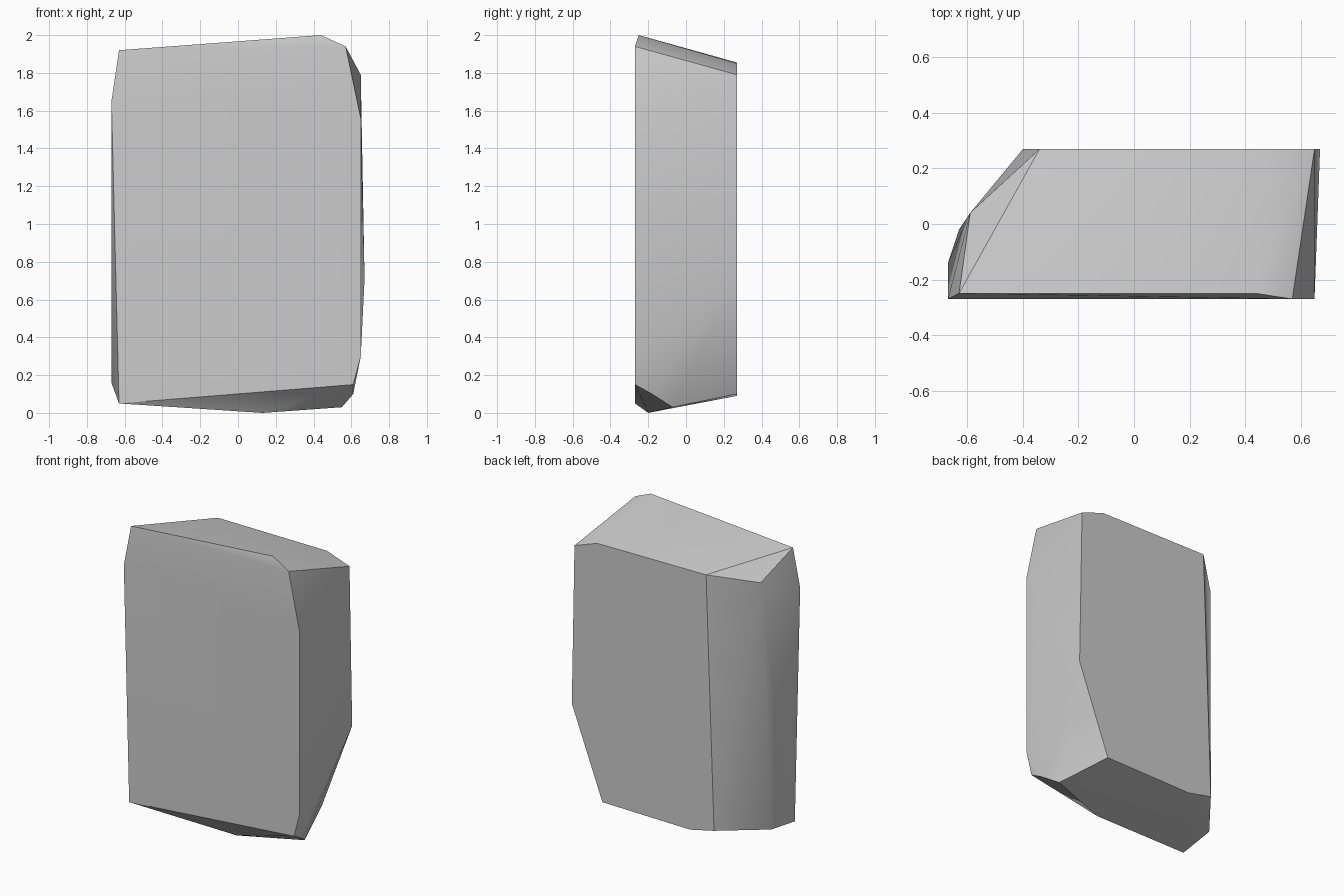
import bpy
import bmesh
import math

# Remove the default object
default_object = bpy.data.objects.get("Cube")
if default_object:
    bpy.data.objects.remove(default_object, do_unlink=True)


def make_material(name, colour):
    material = bpy.data.materials.new(name)
    material.use_nodes = True
    material.diffuse_color = colour
    shader = material.node_tree.nodes["Principled BSDF"]
    shader.inputs["Base Color"].default_value = colour
    return material


def make_stone(name, corners, material):
    """Wrap a faceted convex block around its corner points."""
    shape = bmesh.new()
    for corner in corners:
        shape.verts.new(corner)
    bmesh.ops.convex_hull(shape, input=shape.verts[:])
    bmesh.ops.dissolve_limit(
        shape,
        angle_limit=math.radians(0.5),
        verts=shape.verts[:],
        edges=shape.edges[:],
    )
    bmesh.ops.recalc_face_normals(shape, faces=shape.faces[:])
    mesh = bpy.data.meshes.new(name)
    shape.to_mesh(mesh)
    shape.free()
    mesh.materials.append(material)
    stone = bpy.data.objects.new(name, mesh)
    bpy.context.collection.objects.link(stone)
    return stone


FRONT, BACK = -0.27, 0.27

# Sloping top, higher at the front
top_corners = [
    (-0.63, -0.25, 1.92), (0.44, -0.25, 2), (0.57, FRONT, 1.94),
    (0.65, BACK, 1.79), (0.48, BACK, 1.85), (-0.34, BACK, 1.855),
    (-0.59, 0.04, 1.78),
]

# Upright sides
side_corners = [
    (-0.67, FRONT, 1.65), (-0.67, -0.14, 0.16),
    (0.65, FRONT, 1.56), (0.65, FRONT, 0.3), (0.67, BACK, 0.71),
]

# Chipped underside
bottom_corners = [
    (-0.63, FRONT, 0.05), (0.61, FRONT, 0.15), (0.61, -0.18, 0.1),
    (0.55, -0.07, 0.03), (0.13, -0.2, 0), (0.44, BACK, 0.1),
    (-0.22, BACK, 0.09), (-0.4, BACK, 0.13), (-0.63, -0.02, 0.09),
]

grey = make_material("stone grey", (0.6, 0.6, 0.6, 1))
stone = make_stone("stone_slab", top_corners + side_corners + bottom_corners, grey)

# Soft shading across shallow facets, crisp at the main edges
bpy.ops.object.select_all(action="DESELECT")
stone.select_set(True)
bpy.context.view_layer.objects.active = stone
bpy.ops.object.shade_smooth_by_angle(angle=math.radians(30))
